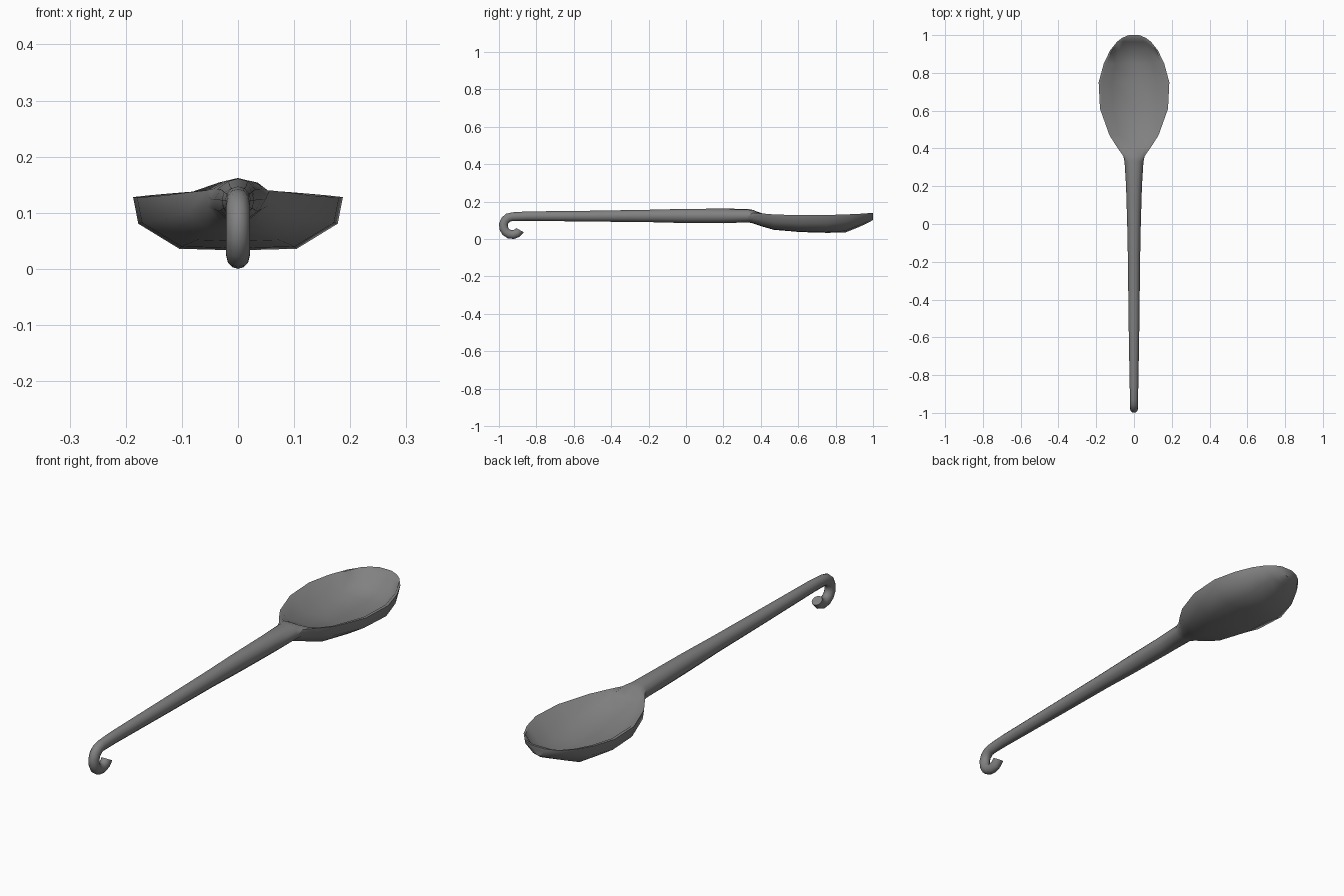
import bpy, bmesh
from math import cos, sin, radians, pi

if "Cube" in bpy.data.objects:
    bpy.data.objects.remove(bpy.data.objects["Cube"])

N = 12  # points per cross-section


def oval_ring(y, z, hw, ht, ny=0.0, nz=1.0):
    """Oval section whose upward direction in the yz plane is (ny, nz)."""
    ring = []
    for i in range(N):
        a = 2 * pi * i / N
        ring.append((hw * cos(a), y + ny * ht * sin(a), z + nz * ht * sin(a)))
    return ring


def bowl_ring(y, w, rim, bottom, inner):
    """Dished section: rim, inner hollow, then outer wall and underside."""
    tip = max(0.0, (y - 0.76) / 0.24)  # underside rounds off toward the tip
    half = [(1.0, rim), (0.93, rim), (0.62, inner + 0.1 * (rim - inner))]
    depth = rim - bottom
    under = [(0.56, bottom + (0.03 + 0.15 * tip) * depth),
             (0.95, bottom + (0.5 + 0.2 * tip) * depth)]
    pts = half + [(0, inner)] + [(-x, z) for x, z in reversed(half)]
    pts += [(-x, z) for x, z in reversed(under)] + [(0, bottom)] + under
    return [(x * w, y, z) for x, z in pts]


rings = []

# hook at the end of the handle
for k in range(10):
    a = radians(-30 - 240 * k / 9)
    rings.append(oval_ring(-0.929 + 0.048 * cos(a), 0.071 + 0.048 * sin(a),
                           0.021, 0.0235, cos(a), sin(a)))

# tapered handle: y, z, half width, half thickness
for y, z, hw, ht in [(-0.85, 0.122, 0.023, 0.025), (-0.5, 0.122, 0.029, 0.029),
                     (-0.2, 0.123, 0.032, 0.033), (0.0, 0.123, 0.036, 0.038),
                     (0.2, 0.123, 0.042, 0.039), (0.33, 0.125, 0.050, 0.036)]:
    rings.append(oval_ring(y, z, hw, ht))

# bowl: y, half width, rim z, bottom z, inner floor z
for row in [(0.36, 0.057, 0.140, 0.083, 0.155), (0.41, 0.092, 0.136, 0.066, 0.128),
            (0.47, 0.130, 0.131, 0.049, 0.098), (0.61, 0.180, 0.127, 0.037, 0.070),
            (0.75, 0.187, 0.128, 0.033, 0.061), (0.85, 0.160, 0.131, 0.034, 0.064),
            (0.92, 0.126, 0.134, 0.062, 0.080), (0.965, 0.090, 0.137, 0.082, 0.120),
            (0.985, 0.063, 0.139, 0.092, 0.138), (1.0, 0.028, 0.140, 0.102, 0.140)]:
    rings.append(bowl_ring(*row))

# skin the sections into one continuous spoon
bm = bmesh.new()
loops = [[bm.verts.new(p) for p in r] for r in rings]
for a, b in zip(loops, loops[1:]):
    for i in range(N):
        j = (i + 1) % N
        bm.faces.new((a[i], a[j], b[j], b[i]))
bm.faces.new(loops[0])
bm.faces.new(loops[-1])
bmesh.ops.recalc_face_normals(bm, faces=bm.faces)

mesh = bpy.data.meshes.new("spoon")
bm.to_mesh(mesh)
bm.free()
spoon = bpy.data.objects.new("spoon", mesh)
bpy.context.collection.objects.link(spoon)

# dark grey finish
dark = bpy.data.materials.new("dark_grey")
dark.diffuse_color = (0.22, 0.22, 0.22, 1.0)
dark.use_nodes = True
dark.node_tree.nodes["Principled BSDF"].inputs["Base Color"].default_value = dark.diffuse_color
mesh.materials.append(dark)

bpy.context.view_layer.objects.active = spoon
spoon.select_set(True)
bpy.ops.object.shade_smooth_by_angle(angle=radians(50))
